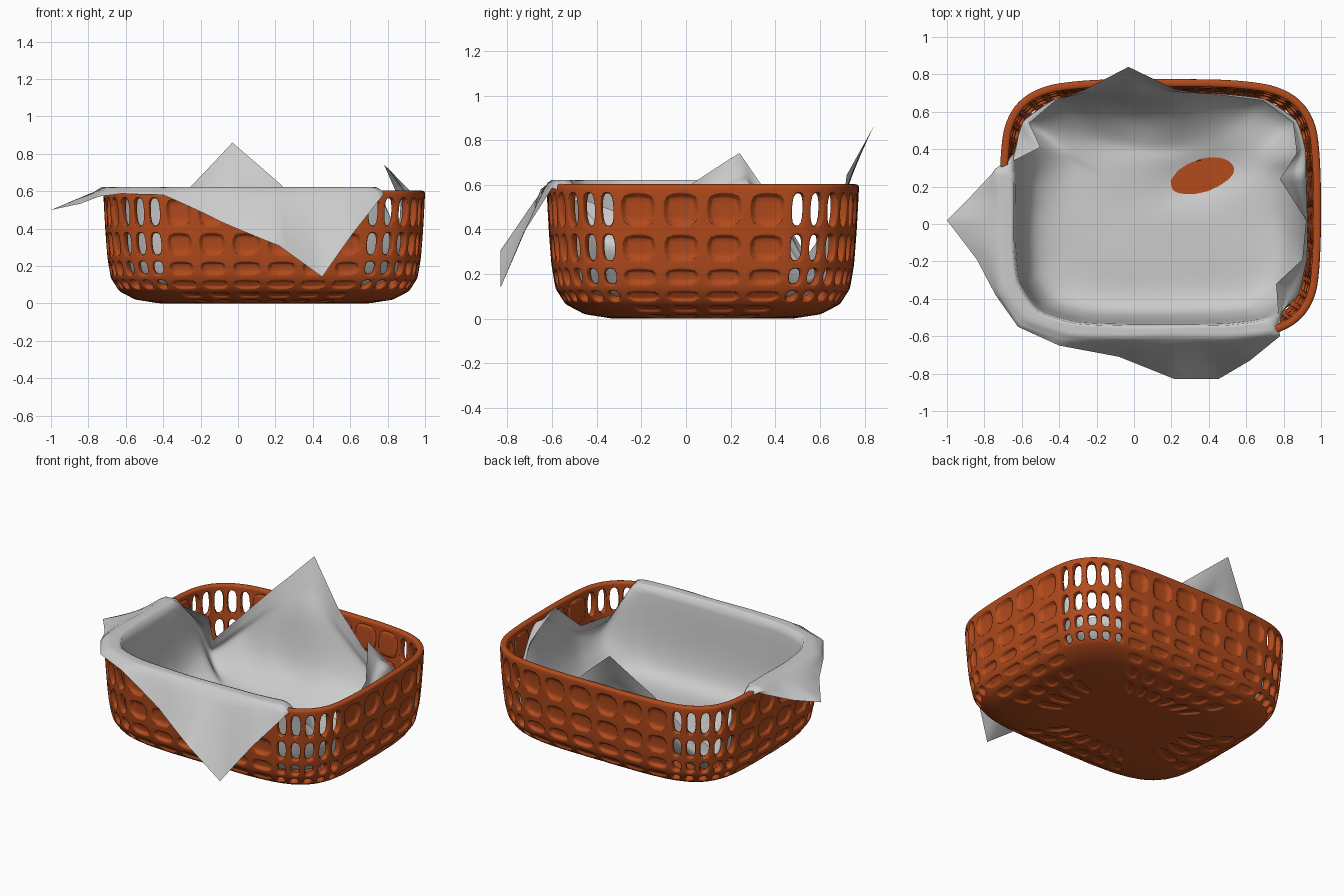
import bpy, bmesh, math
from mathutils import Vector

if "Cube" in bpy.data.objects:
    bpy.data.objects.remove(bpy.data.objects["Cube"])

CX, CY, N = 0.14, 0.075, 4.5


def radius(dx, dy, a, b):
    """Distance to a rounded-rectangle outline along a direction."""
    return (abs(dx / a) ** N + abs(dy / b) ** N) ** (-1 / N)


def catmull(p0, p1, p2, p3, t):
    return 0.5 * (2 * p1 + (p2 - p0) * t + (2 * p0 - 5 * p1 + 4 * p2 - p3) * t * t
                  + (3 * p1 - p0 - 3 * p2 + p3) * t ** 3)


def outline(a, b, fractions):
    """Points around the rounded rectangle, spaced by arc length per quarter."""
    fine = []
    for i in range(401):
        t = i / 400 * math.pi / 2
        c, s = math.cos(t), math.sin(t)
        r = radius(c, s, a, b)
        fine.append((r * c, r * s))
    lens = [0]
    for p, q in zip(fine, fine[1:]):
        lens.append(lens[-1] + math.dist(p, q))
    quarter = []
    for f in fractions:
        k = min(range(401), key=lambda j: abs(lens[j] - f * lens[-1]))
        quarter.append(fine[k])
    q2 = [(-x, y) for x, y in reversed(quarter)][1:]
    half = quarter + q2
    return half + [(-x, -y) for x, y in half][1:-1]


def make_object(name, bm):
    me = bpy.data.meshes.new(name)
    bm.to_mesh(me)
    bm.free()
    ob = bpy.data.objects.new(name, me)
    bpy.context.collection.objects.link(ob)
    for p in me.polygons:
        p.use_smooth = True
    return ob


# Basket: wide cells on the flat sides, narrow cells at the corners
FR = [0, .14, .28, .345, .41, .475, .54, .605, .73, .86, 1]
NARROW = range(2, 7)
# (inward offset, height) from the floor to the rim
PROFILE = [(0.30, 0.0), (0.17, 0.02), (0.085, 0.065), (0.04, 0.135),
           (0.022, 0.24), (0.01, 0.395), (0.0, 0.582), (0.0, 0.604)]
bm = bmesh.new()
crease = bm.verts.layers.float.new("crease_vert")
rings = []
for s in (0.3, 0.65):
    pts = outline(0.56 * s, 0.40 * s, FR)
    rings.append([bm.verts.new((x + CX, y + CY, 0)) for x, y in pts])
for off, z in PROFILE:
    pts = outline(0.86 - off, 0.70 - off, FR)
    rings.append([bm.verts.new((x + CX, y + CY, z)) for x, y in pts])
count = len(rings[0])
bm.faces.new(list(reversed(rings[0])))
open_cells, recessed = [], []
for r in range(len(rings) - 1):
    for i in range(count):
        j = (i + 1) % count
        f = bm.faces.new((rings[r][i], rings[r][j], rings[r + 1][j], rings[r + 1][i]))
        quarter, k = divmod(i, 10)
        col = k if quarter % 2 == 0 else 9 - k
        if r == len(rings) - 2:
            continue                       # solid rim
        if r >= 4 and col in NARROW:
            open_cells.append(f)
        elif r >= 4 or (r > 0 and col not in NARROW):
            recessed.append((f, 0.02 if r > 4 else 0.01))
bm.normal_update()
bmesh.ops.inset_individual(bm, faces=open_cells, thickness=0.017, use_even_offset=True)
for f in open_cells:
    for v in f.verts:
        v[crease] = 0.35
for f, depth in recessed:
    width = min(e.calc_length() for e in f.edges)
    bmesh.ops.inset_individual(bm, faces=[f], thickness=min(0.022, width * 0.2),
                               use_even_offset=True)
    for v in f.verts:
        v[crease] = 0.4
    # a second loop keeps the panel edge crisp
    bmesh.ops.inset_individual(bm, faces=[f], thickness=0.004, depth=-depth,
                               use_even_offset=True)
    for v in f.verts:
        v[crease] = 0.4
bmesh.ops.delete(bm, geom=open_cells, context='FACES')
basket = make_object("basket", bm)
solid = basket.modifiers.new("thickness", 'SOLIDIFY')
solid.thickness, solid.offset = 0.042, -1
sub = basket.modifiers.new("rounding", 'SUBSURF')
sub.levels = sub.render_levels = 2
mat = bpy.data.materials.new("terracotta")
mat.diffuse_color = (0.45, 0.07, 0.012, 1)
mat.use_nodes = True
mat.node_tree.nodes["Principled BSDF"].inputs["Base Color"].default_value = mat.diffuse_color
basket.data.materials.append(mat)

# Cloth liner: its free edge (x, y, z) and the height where it leaves the wall;
# 0.62 means it folds over the rim
EDGE = [
    (0.78, 0.24, 0.74, 0.56), (0.87, 0.38, 0.54, 0.38), (0.85, 0.54, 0.24, 0.17),
    (0.69, 0.66, 0.27, 0.18), (0.43, 0.70, 0.44, 0.30), (0.22, 0.72, 0.64, 0.45),
    (-0.03, 0.84, 0.86, 0.55), (-0.26, 0.72, 0.62, 0.45), (-0.42, 0.66, 0.44, 0.30),
    (-0.56, 0.54, 0.28, 0.18), (-0.50, 0.41, 0.50, 0.36), (-0.74, 0.29, 0.59, 0.62),
    (-0.88, 0.14, 0.53, 0.62), (-1.0, 0.02, 0.50, 0.62), (-0.84, -0.19, 0.53, 0.62),
    (-0.74, -0.38, 0.57, 0.62), (-0.62, -0.55, 0.59, 0.62), (-0.40, -0.65, 0.58, 0.62),
    (-0.08, -0.71, 0.43, 0.62), (0.22, -0.83, 0.31, 0.62), (0.45, -0.83, 0.14, 0.62),
    (0.62, -0.73, 0.38, 0.62), (0.78, -0.60, 0.59, 0.62), (0.76, -0.32, 0.48, 0.34),
    (0.90, -0.19, 0.42, 0.34), (0.92, 0.02, 0.60, 0.45)]
FLOOR = 0.072


def station(ex, ey, ez, wz):
    """Path of the cloth from the floor centre to its edge."""
    d = Vector((ex - CX, ey - CY)).normalized()
    r = radius(d.x, d.y, 0.785, 0.62)
    back = max(0, d.y)

    def at(f, z):
        return Vector((CX + d.x * r * f, CY + d.y * r * f, z))
    edge = Vector((ex, ey, ez))
    if ez < 0.6 and wz < 0.62:             # stays inside the wall
        edge = at(min(1, math.hypot(ex - CX, ey - CY) / r), ez)
    wall = at(1, wz)
    over = at(1.12, 0.608) if wz == 0.62 else wall.lerp(edge, 0.5)
    keys = [at(0, FLOOR), at(0.4, FLOOR), at(0.78 - 0.2 * back, FLOOR + 0.01),
            at(0.93 - 0.07 * back, min(0.22, wz * 0.6)), wall, over, edge]
    keys = [2 * keys[0] - keys[1]] + keys + [2 * keys[-1] - keys[-2]]
    path = [catmull(*keys[i:i + 4], t / 5) for i in range(len(keys) - 3) for t in range(5)]
    return path + [edge]


paths = [station(*e) for e in EDGE]
n = len(paths)
bm = bmesh.new()
grid = []
for i in range(n):
    quad = [paths[(i + k) % n] for k in (-1, 0, 1, 2)]
    for t in range(6):
        row = []
        for k, p in enumerate(zip(*quad)):
            # round near the floor, straight-edged towards the pointed tips
            w = k / (len(paths[0]) - 1)
            v = catmull(*p, t / 6).lerp(p[1].lerp(p[2], t / 6), w * w)
            # dip where the basket floor shows through
            u = ((v.x - 0.36) / 0.28) ** 2 + ((v.y - 0.26 - 0.3 * (v.x - 0.36)) / 0.13) ** 2
            v.z -= 0.045 * math.exp(-u)
            # soft wrinkles
            v.z += 0.004 * math.sin(9 * v.x + 4 * v.y) * math.sin(7 * v.y)
            if EDGE[i][3] == 0.62:
                v.z = min(v.z, 0.622)
            row.append(bm.verts.new(v))
        grid.append(row)
for i in range(len(grid)):
    a, b = grid[i], grid[(i + 1) % len(grid)]
    for k in range(len(a) - 1):
        bm.faces.new((a[k], a[k + 1], b[k + 1], b[k]))
bmesh.ops.remove_doubles(bm, verts=bm.verts[:], dist=0.0005)
bmesh.ops.recalc_face_normals(bm, faces=bm.faces[:])
make_object("cloth_liner", bm)
